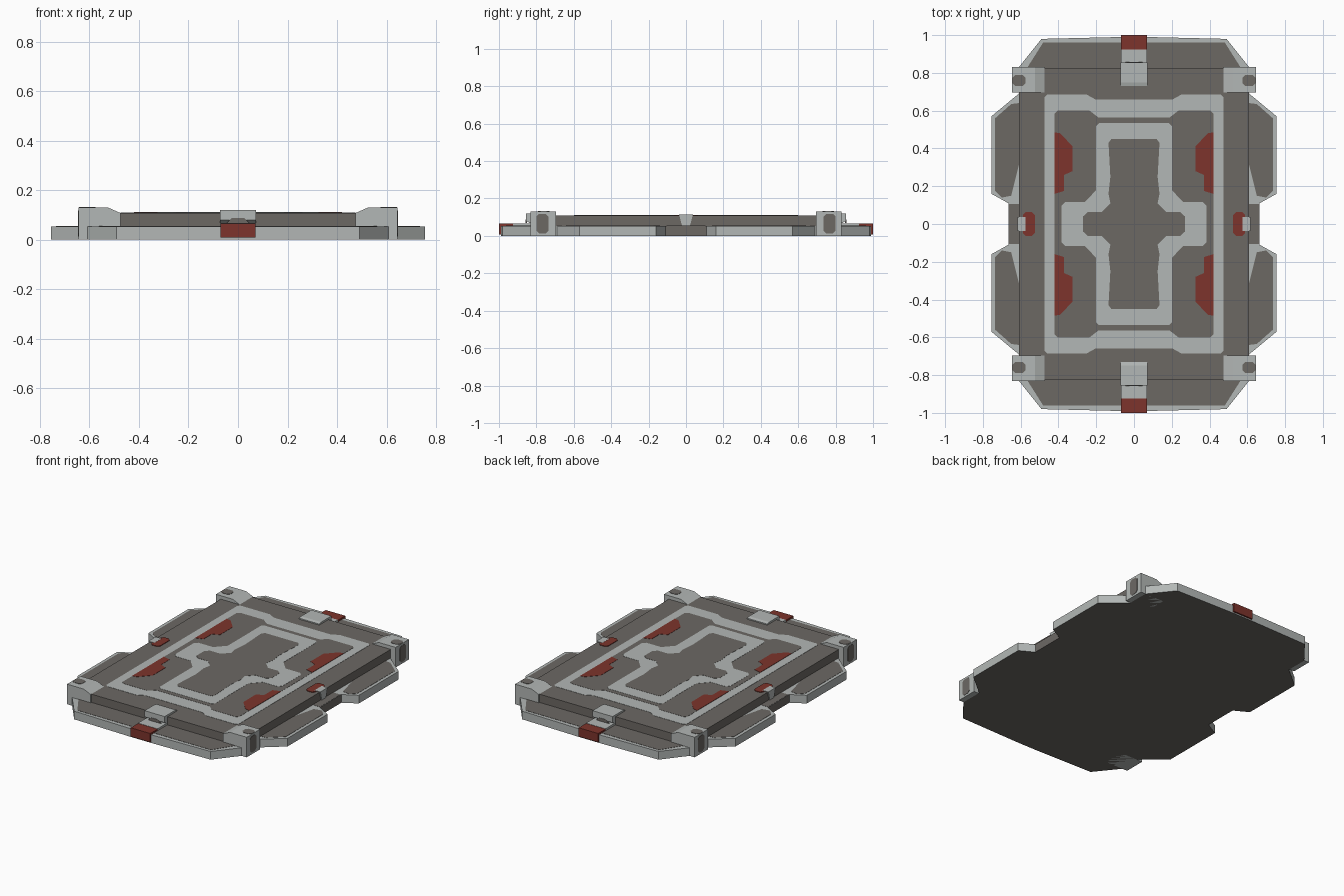
import bpy, bmesh

if "Cube" in bpy.data.objects:
    bpy.data.objects.remove(bpy.data.objects["Cube"])


def material(name, rgb):
    m = bpy.data.materials.new(name)
    m.diffuse_color = (*rgb, 1)
    m.use_nodes = True
    m.node_tree.nodes["Principled BSDF"].inputs["Base Color"].default_value = m.diffuse_color
    return m


LIGHT = material("light grey", (0.45, 0.475, 0.465))
DARK = material("dark grey", (0.15, 0.138, 0.127))
RED = material("dull red", (0.205, 0.034, 0.025))


def prism(name, pts, lo, hi, mat, axis="z"):
    """Extrude a closed 2D outline along one axis."""
    def place(p, h):
        a, b = p
        return {"z": (a, b, h), "y": (a, h, b), "x": (h, a, b)}[axis]
    bm = bmesh.new()
    bottom = [bm.verts.new(place(p, lo)) for p in pts]
    top = [bm.verts.new(place(p, hi)) for p in pts]
    n = len(pts)
    bm.faces.new(bottom[::-1])
    bm.faces.new(top)
    for i in range(n):
        j = (i + 1) % n
        bm.faces.new((bottom[i], bottom[j], top[j], top[i]))
    bmesh.ops.recalc_face_normals(bm, faces=bm.faces)
    me = bpy.data.meshes.new(name)
    bm.to_mesh(me)
    bm.free()
    me.materials.append(mat)
    ob = bpy.data.objects.new(name, me)
    bpy.context.collection.objects.link(ob)
    return ob


def flip(pts, sx, sy):
    return [(x * sx, y * sy) for x, y in pts]


def quad_sym(pts):
    """Full outline from the points of the +x +y quarter, right side to top."""
    return (pts + flip(pts, -1, 1)[::-1] + flip(pts, -1, -1) + flip(pts, 1, -1)[::-1])


def span(a, b):
    return (min(a, b), max(a, b))


def rect(x0, x1, y0, y1, c=0.0):
    if c == 0:
        return [(x0, y0), (x1, y0), (x1, y1), (x0, y1)]
    return [(x0 + c, y0), (x1 - c, y0), (x1, y0 + c), (x1, y1 - c),
            (x1 - c, y1), (x0 + c, y1), (x0, y1 - c), (x0, y0 + c)]


# Base plate with end and side flaps
base = prism("base_plate", quad_sym([
    (0.665, 0.11), (0.755, 0.16), (0.755, 0.57), (0.61, 0.69), (0.61, 0.83),
    (0.49, 0.98), (0.07, 0.99)]), 0, 0.053, LIGHT)
base.data.materials.append(DARK)
for f in base.data.polygons:
    side_tab = abs(f.normal.x) > 0.9 and abs(f.center.y) < 0.02
    if f.normal.z < -0.9 or side_tab:
        f.material_index = 1

# Raised central slab
prism("slab", quad_sym([(0.61, 0.70), (0.61, 0.82), (0.48, 0.825)]), 0.05, 0.108, DARK)

# Dark inlays on the flaps and tabs
end_inlay = [(-0.57, 0.82), (0.57, 0.82), (0.48, 0.962), (-0.48, 0.962)]
side_inlay = [(0.61, 0.31), (0.65, 0.15), (0.70, 0.14), (0.735, 0.175),
              (0.735, 0.56), (0.65, 0.635), (0.61, 0.64)]
for s in (-1, 1):
    prism("end_flap_inlay", flip(end_inlay, 1, s), 0.05, 0.0545, DARK)
    prism("side_tab_inlay", flip(rect(0.60, 0.663, -0.105, 0.105), s, 1), 0.05, 0.0545, DARK)
    for t in (-1, 1):
        prism("side_flap_inlay", flip(side_inlay, s, t), 0.05, 0.0545, DARK)

# Top pattern: thin stacked plates
prism("outer_frame", quad_sym([(0.475, 0.67), (0.46, 0.685), (0.25, 0.685), (0.205, 0.66)]),
      0.107, 0.1095, LIGHT)
field = [(0.42, 0.585), (0.405, 0.60), (0.235, 0.60), (0.19, 0.565)]
prism("inner_field", quad_sym(field), 0.107, 0.1105, DARK)
prism("cross_frame", quad_sym([(0.385, 0.095), (0.365, 0.116), (0.26, 0.116), (0.20, 0.18),
                               (0.20, 0.52), (0.185, 0.535)]), 0.107, 0.1115, LIGHT)
prism("cross_panel", quad_sym([(0.27, 0.04), (0.245, 0.063), (0.17, 0.063), (0.125, 0.11),
                               (0.135, 0.16), (0.125, 0.25), (0.135, 0.43), (0.12, 0.45)]),
      0.107, 0.1125, DARK)

# Red markings on the field
patch = [(0.42, 0.16), (0.42, 0.485), (0.39, 0.48), (0.325, 0.41),
         (0.325, 0.28), (0.37, 0.26), (0.37, 0.175)]
for s in (-1, 1):
    for t in (-1, 1):
        prism("red_patch", flip(patch, s, t), 0.107, 0.112, RED)

# Corner blocks with sloped inner shoulder and dark inlays
corner = [(0.475, 0.0), (0.645, 0.0), (0.645, 0.13), (0.525, 0.13), (0.475, 0.108)]
for s in (-1, 1):
    for t in (-1, 1):
        prism("corner_block", flip(corner, s, 1), *span(t * 0.695, t * 0.832), LIGHT, "y")
        prism("corner_top_inlay", flip(rect(0.575, 0.642, 0.73, 0.79, 0.015), s, t),
              0.126, 0.132, DARK)
        prism("corner_side_inlay", flip(rect(0.735, 0.80, 0.012, 0.118, 0.015), t, 1),
              *span(s * 0.641, s * 0.647), DARK, "x")

# End clips: top plate, lower tongue, red tip
clip = [(0.73, 0.105), (0.73, 0.115), (0.75, 0.12), (0.855, 0.12), (0.855, 0.08),
        (0.835, 0.068), (0.82, 0.068), (0.82, 0.105)]
for t in (-1, 1):
    prism("end_clip", flip(clip, t, 1), -0.072, 0.072, LIGHT, "x")
    prism("clip_tongue", flip(rect(-0.07, 0.07, 0.815, 0.925), 1, t), 0.05, 0.067, LIGHT)
    prism("clip_tip_top", flip(rect(-0.07, 0.07, 0.925, 1.0), 1, t), 0.045, 0.065, RED)
    prism("clip_tip_front", flip(rect(-0.07, 0.07, 0.97, 1.0), 1, t), 0.008, 0.046, RED)
    prism("clip_notch", [(-0.045, 0.068), (0.045, 0.068), (0.025, 0.088), (-0.025, 0.088)],
          *span(t * 0.85, t * 0.857), DARK, "y")

# Side clips with red plate
tab = [(-0.02, 0.05), (0.02, 0.05), (0.037, 0.113), (-0.037, 0.113)]
for s in (-1, 1):
    prism("side_clip", tab, *span(s * 0.575, s * 0.617), LIGHT, "x")
    prism("side_red_plate", flip(rect(0.525, 0.588, -0.063, 0.063, 0.015), s, 1),
          0.107, 0.112, RED)
